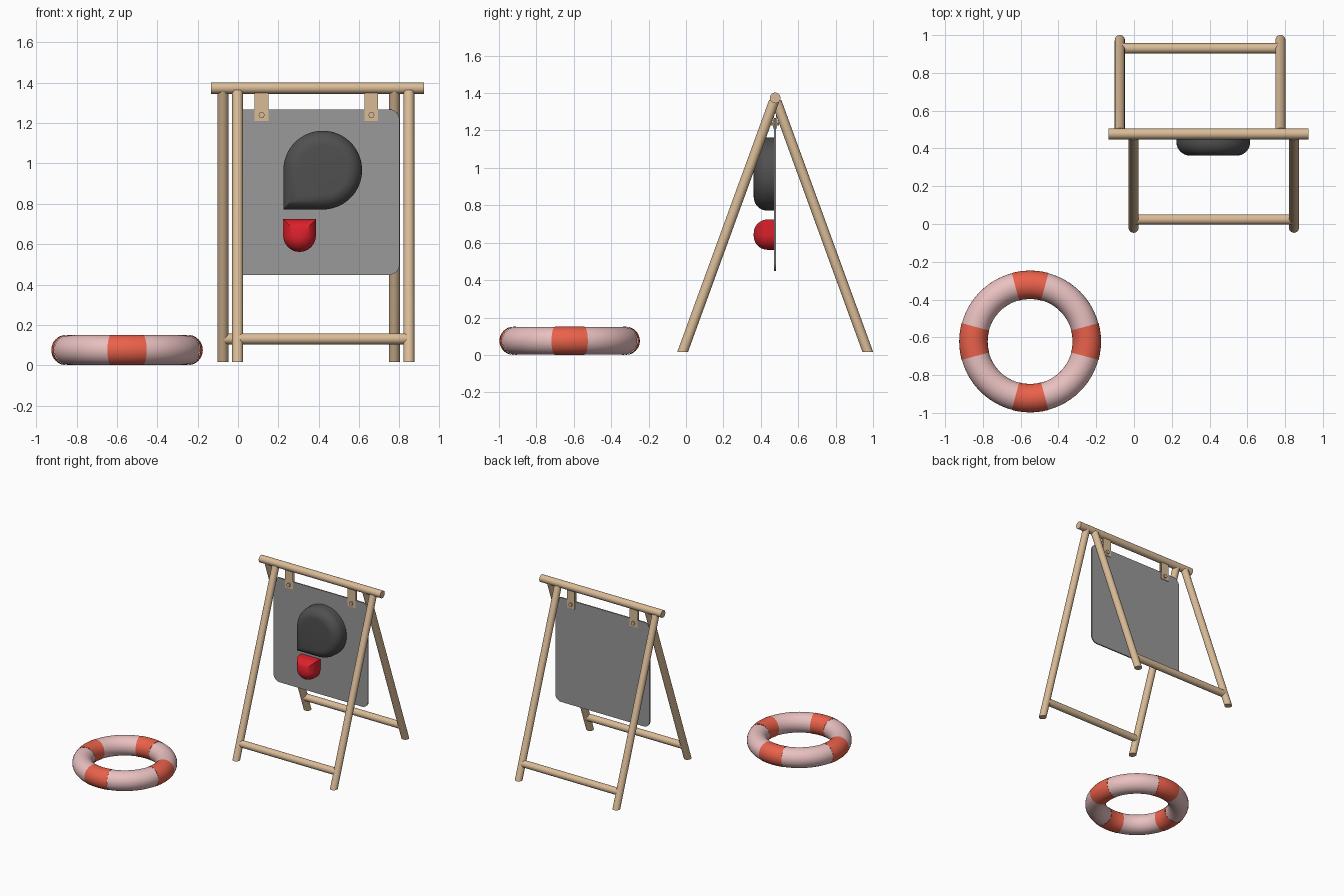
import bpy, bmesh, math
from math import sin, cos, pi, radians

if "Cube" in bpy.data.objects:
    bpy.data.objects.remove(bpy.data.objects["Cube"])

def mat(name, rgb):
    m = bpy.data.materials.new(name)
    m.diffuse_color = (*rgb, 1)
    m.use_nodes = True
    m.node_tree.nodes["Principled BSDF"].inputs["Base Color"].default_value = m.diffuse_color
    return m

WOOD = mat("wood", (0.70, 0.50, 0.31))
PINK = mat("pale_pink", (0.82, 0.53, 0.53))
ORANGE = mat("orange_red", (0.82, 0.12, 0.07))
RED = mat("red", (0.72, 0.015, 0.025))
DARK = mat("dark_grey", (0.08, 0.08, 0.08))
GREY = mat("grey", (0.32, 0.32, 0.32))

def loft(name, rings, material, caps=True, angle=40):
    """Skin a list of equal-length point rings into one object."""
    bm = bmesh.new()
    vs = [[bm.verts.new(p) for p in ring] for ring in rings]
    n = len(vs[0])
    for a, b in zip(vs, vs[1:]):
        for i in range(n):
            bm.faces.new((a[i], a[(i + 1) % n], b[(i + 1) % n], b[i]))
    if caps:
        bm.faces.new(vs[0][::-1])
        bm.faces.new(vs[-1])
    bmesh.ops.recalc_face_normals(bm, faces=bm.faces)
    me = bpy.data.meshes.new(name)
    bm.to_mesh(me)
    bm.free()
    me.materials.append(material)
    ob = bpy.data.objects.new(name, me)
    bpy.context.collection.objects.link(ob)
    bpy.ops.object.select_all(action='DESELECT')
    bpy.context.view_layer.objects.active = ob
    ob.select_set(True)
    bpy.ops.object.shade_smooth_by_angle(angle=radians(angle))
    return ob

def circle(n, r1, r2=None):
    r2 = r2 or r1
    return [(r1 * cos(2 * pi * i / n), r2 * sin(2 * pi * i / n)) for i in range(n)]

def rod_x(name, x0, x1, y, z, r):
    loft(name, [[(x, y + a, z + b) for a, b in circle(24, r)] for x in (x0, x1)], WOOD)

# --- wooden A-frame ---
R, FLOOR, BAR_Y, BAR_Z = 0.027, 0.016, 0.477, 1.374
rod_x("top_bar", -0.134, 0.923, BAR_Y, BAR_Z, 0.0285)
LEAN = 0.495
for side, foot_y, xs in (("front", BAR_Y - LEAN, (-0.002, 0.847)),
                         ("back", BAR_Y + LEAN, (-0.075, 0.775))):
    stretch = math.hypot(LEAN, BAR_Z - FLOOR) / (BAR_Z - FLOOR)
    def axis_y(z):
        return foot_y + (BAR_Y - foot_y) * (z - FLOOR) / (BAR_Z - FLOOR)
    for x, lr in zip(xs, ("left", "right")):
        loft(f"{side}_{lr}_leg",
             [[(x + a, axis_y(z) + b, z) for a, b in circle(24, R, R * stretch)]
              for z in (FLOOR, BAR_Z - 0.01)], WOOD)
    rod_x(f"{side}_cross_bar", xs[0], xs[1], axis_y(0.131), 0.131, R)

# --- hanging board with rounded corners ---
PX, PZ, HALF, CR, PY = 0.39, 0.858, 0.41, 0.05, 0.476
outline = []
for k, (sx, sz) in enumerate(((1, 1), (-1, 1), (-1, -1), (1, -1))):
    for i in range(9):
        t = pi / 2 * (k + i / 8)
        outline.append((PX + sx * (HALF - CR) + CR * cos(t),
                        PZ + sz * (HALF - CR) + CR * sin(t)))
loft("board", [[(x, y, z) for x, z in outline] for y in (PY - 0.005, PY + 0.005)], GREY)

# --- straps and bolts holding the board ---
for x, lr in ((0.117, "left"), (0.661, "right")):
    for s, fb in ((-1, "front"), (1, "back")):
        y0, y1 = PY + s * 0.006, PY + s * 0.011
        loft(f"{lr}_{fb}_strap",
             [[(x - 0.034, y, 1.211), (x + 0.034, y, 1.211),
               (x + 0.034, y, 1.37), (x - 0.034, y, 1.37)] for y in (y0, y1)], WOOD)
    loft(f"{lr}_bolt", [[(x + a, y, 1.24 + b) for a, b in circle(6, 0.016)]
                        for y in (PY - 0.021, PY + 0.021)], WOOD)

# --- domed shapes on the board front: outline shrinks toward the front ---
def domed(name, make_outline, r, cx, cz, bevel, material):
    back, front = PY - 0.004, 0.362
    layers = [(back, r)]
    for i in range(11):
        t = pi / 2 * i / 10
        layers.append((front + bevel * (1 - sin(t)), r - bevel * (1 - cos(t))))
    loft(name, [[(cx + a, y, cz + b) for a, b in make_outline(q)] for y, q in layers],
         material)

def teardrop(r):
    # three quarters of a circle plus a square lower-left corner
    arc = [(r * cos(t), r * sin(t)) for t in
           (-pi / 2 + 1.5 * pi * i / 48 for i in range(49))]
    return arc + [(-r, -r)]

def shield(r):
    # lower half circle with a square top
    arc = [(r * cos(t), r * sin(t)) for t in (pi + pi * i / 24 for i in range(25))]
    return arc + [(r, r), (-r, r)]

domed("teardrop_pad", teardrop, 0.195, 0.42, 0.967, 0.072, DARK)
domed("shield_pad", shield, 0.081, 0.305, 0.643, 0.074, RED)

# --- life ring: pale arcs with four coloured bands ---
CX, CY, MAJOR = -0.55, -0.622, 0.3
def ring_arc(name, a0, a1, steps, r, material):
    rings = []
    for i in range(steps + 1):
        t = radians(a0 + (a1 - a0) * i / steps)
        rings.append([(CX + (MAJOR + a) * cos(t), CY + (MAJOR + a) * sin(t), 0.0755 + b)
                      for a, b in circle(32, r)])
    loft(name, rings, material, caps=False)

for k in range(4):
    ring_arc(f"ring_band_{k + 1}", 90 * k - 15, 90 * k + 15, 6, 0.0755, ORANGE)
    ring_arc(f"ring_arc_{k + 1}", 90 * k + 15, 90 * k + 75, 12, 0.074, PINK)
